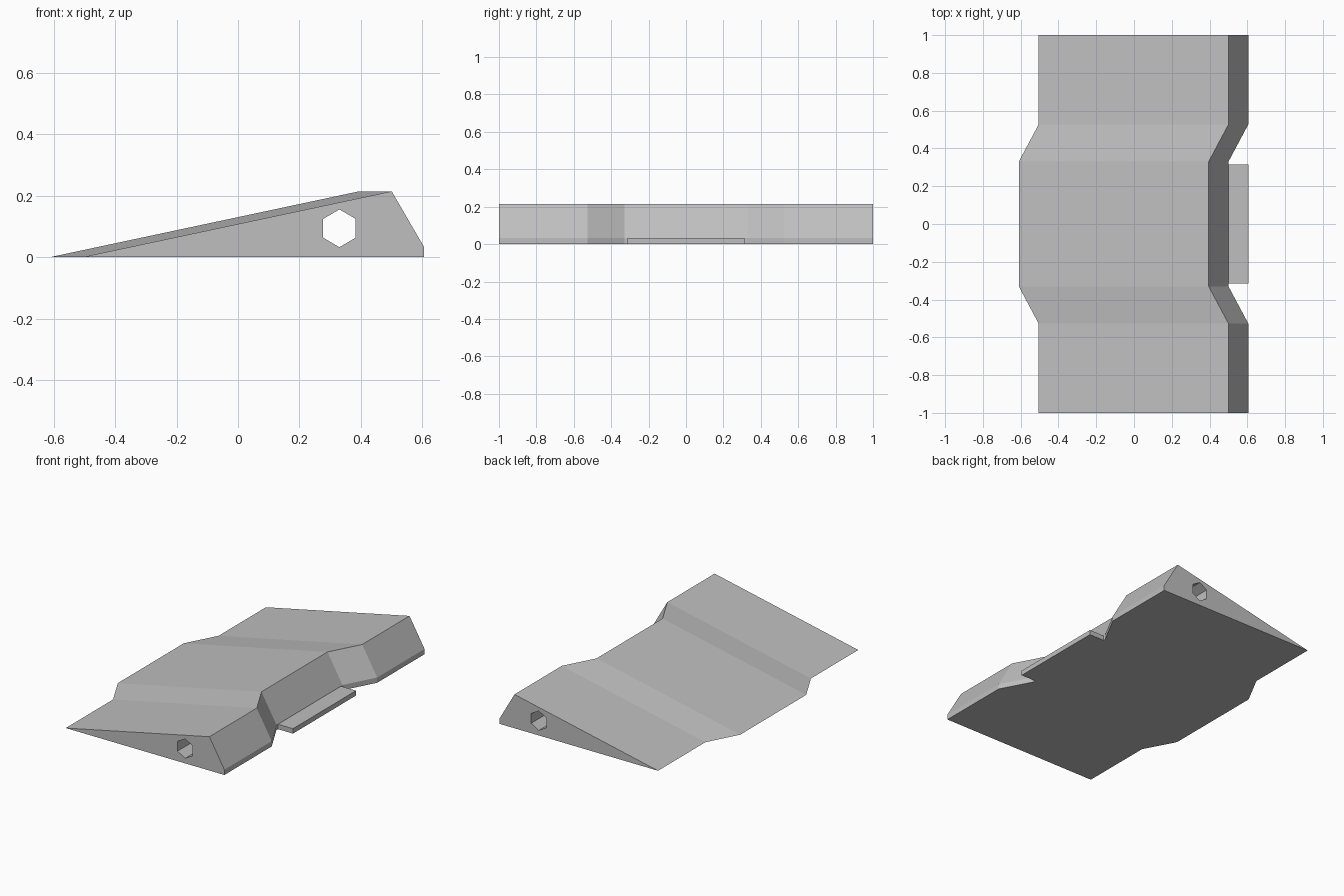
import bpy
import bmesh

cube = bpy.data.objects.get("Cube")
if cube:
    bpy.data.objects.remove(cube, do_unlink=True)

grey = bpy.data.materials.new("plain grey")
grey.use_nodes = True
colour = (0.52, 0.52, 0.52, 1)
grey.diffuse_color = colour
grey.node_tree.nodes["Principled BSDF"].inputs["Base Color"].default_value = colour


def sweep(name, profile, stations):
    """Loft an x-z profile along y; each station is (y, x shift)."""
    bm = bmesh.new()
    rings = [[bm.verts.new((x + dx, y, z)) for x, z in profile] for y, dx in stations]
    n = len(profile)
    for a, b in zip(rings, rings[1:]):
        for i in range(n):
            j = (i + 1) % n
            bm.faces.new((a[i], a[j], b[j], b[i]))
    bm.faces.new(rings[0])
    bm.faces.new(rings[-1])
    bmesh.ops.recalc_face_normals(bm, faces=bm.faces)
    mesh = bpy.data.meshes.new(name)
    bm.to_mesh(mesh)
    bm.free()
    mesh.materials.append(grey)
    obj = bpy.data.objects.new(name, mesh)
    bpy.context.collection.objects.link(obj)
    return obj


# Wedge body whose middle section is offset towards the thin edge
wedge = [(-0.505, 0), (0.605, 0), (0.605, 0.033), (0.5, 0.214)]
shift = -0.105
body = sweep("wedge_body", wedge,
             [(-1, 0), (-0.527, 0), (-0.33, shift), (0.33, shift), (0.527, 0), (1, 0)])

# Hexagonal hole running the full length
hexagon = [(0.33, 0.155), (0.277, 0.124), (0.277, 0.063),
           (0.33, 0.032), (0.383, 0.063), (0.383, 0.124)]
cutter = sweep("hole_cutter", hexagon, [(-1.1, 0), (1.1, 0)])
cutter.hide_render = True
cut = body.modifiers.new("hex_hole", "BOOLEAN")
cut.operation = "DIFFERENCE"
cut.solver = "EXACT"
cut.object = cutter
bpy.context.view_layer.objects.active = body
body.select_set(True)
bpy.ops.object.modifier_apply(modifier=cut.name)
bpy.data.objects.remove(cutter, do_unlink=True)

# Thin tab filling the recess at the tall side
tab = [(0.49, 0), (0.605, 0), (0.605, 0.031), (0.49, 0.031)]
sweep("base_tab", tab, [(-0.315, 0), (0.315, 0)])
